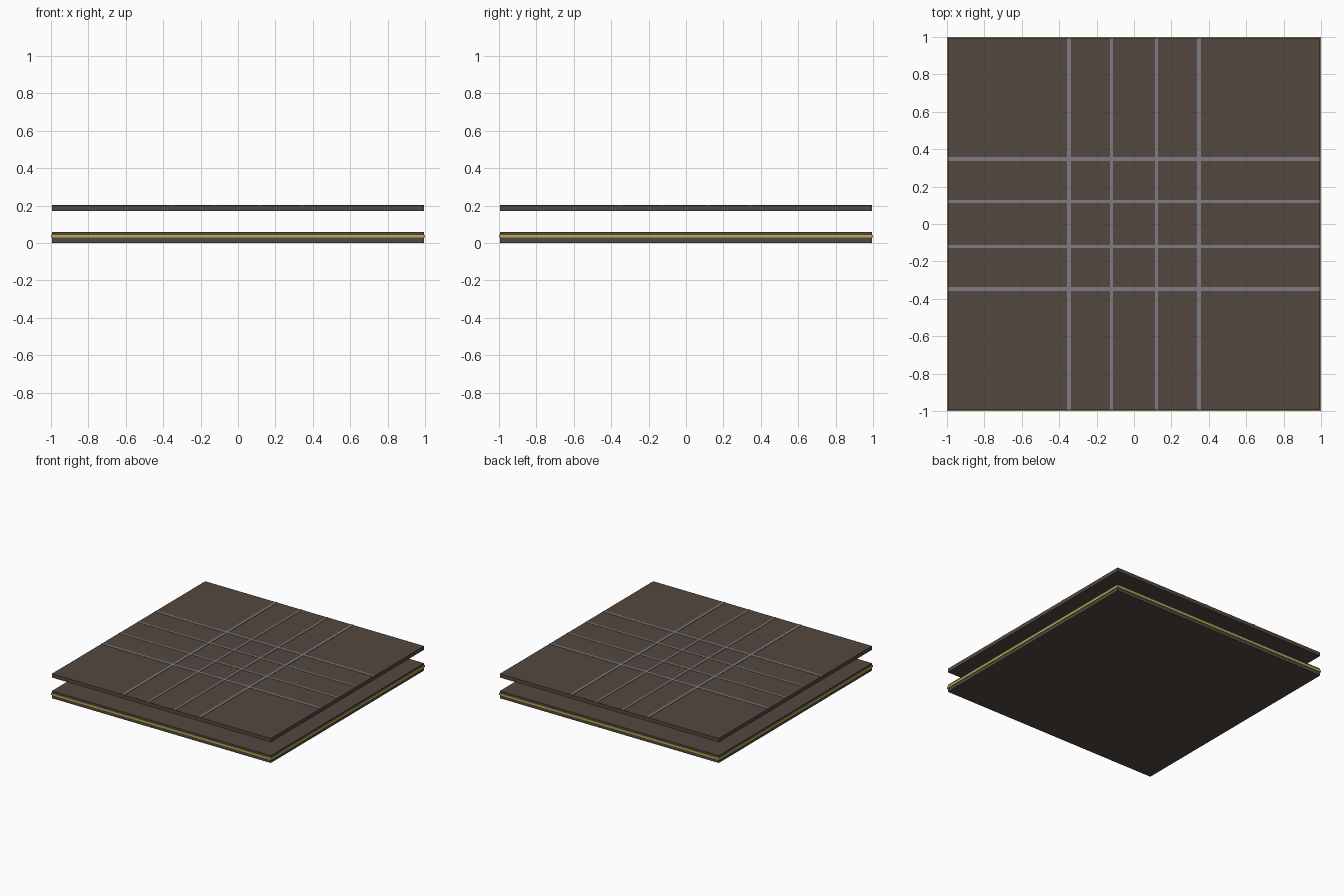
import bpy

if "Cube" in bpy.data.objects:
    bpy.data.objects.remove(bpy.data.objects["Cube"])


def material(name, rgb):
    m = bpy.data.materials.new(name)
    m.diffuse_color = (*rgb, 1.0)
    m.use_nodes = True
    m.node_tree.nodes["Principled BSDF"].inputs["Base Color"].default_value = m.diffuse_color
    return m


brown = material("dark brown", (0.085, 0.065, 0.050))
yellow = material("dull yellow", (0.52, 0.43, 0.09))
grey = material("steel grey", (0.20, 0.20, 0.23))


def box(name, x, y, z, mat):
    """Box from (min, max) ranges."""
    r = (x, y, z)
    bpy.ops.mesh.primitive_cube_add(size=1, location=[(a + b) / 2 for a, b in r])
    o = bpy.context.object
    o.name = name
    o.scale = [b - a for a, b in r]
    bpy.ops.object.transform_apply(location=False, rotation=False, scale=True)
    o.data.materials.append(mat)
    return o


slab = (-0.995, 0.995)

# Lower and upper slabs
box("lower_slab", slab, slab, (0, 0.06), brown)
box("upper_slab", slab, slab, (0.17, 0.201), brown)

# Yellow edge band around the lower slab
box("edge_band_front", (-1, 1), (-1, -0.995), (0.028, 0.044), yellow)
box("edge_band_back", (-1, 1), (0.995, 1), (0.028, 0.044), yellow)
box("edge_band_left", (-1, -0.995), (-0.995, 0.995), (0.028, 0.044), yellow)
box("edge_band_right", (0.995, 1), (-0.995, 0.995), (0.028, 0.044), yellow)

# Crossing strips on the upper slab: wide outer pair, narrow inner pair
for pos, half in ((0.347, 0.010), (0.12, 0.008)):
    for s in (-1, 1):
        span = (s * pos - half, s * pos + half)
        box("lengthwise_strip", span, slab, (0.2, 0.2040), grey)
        box("crosswise_strip", slab, span, (0.2, 0.2035), grey)
